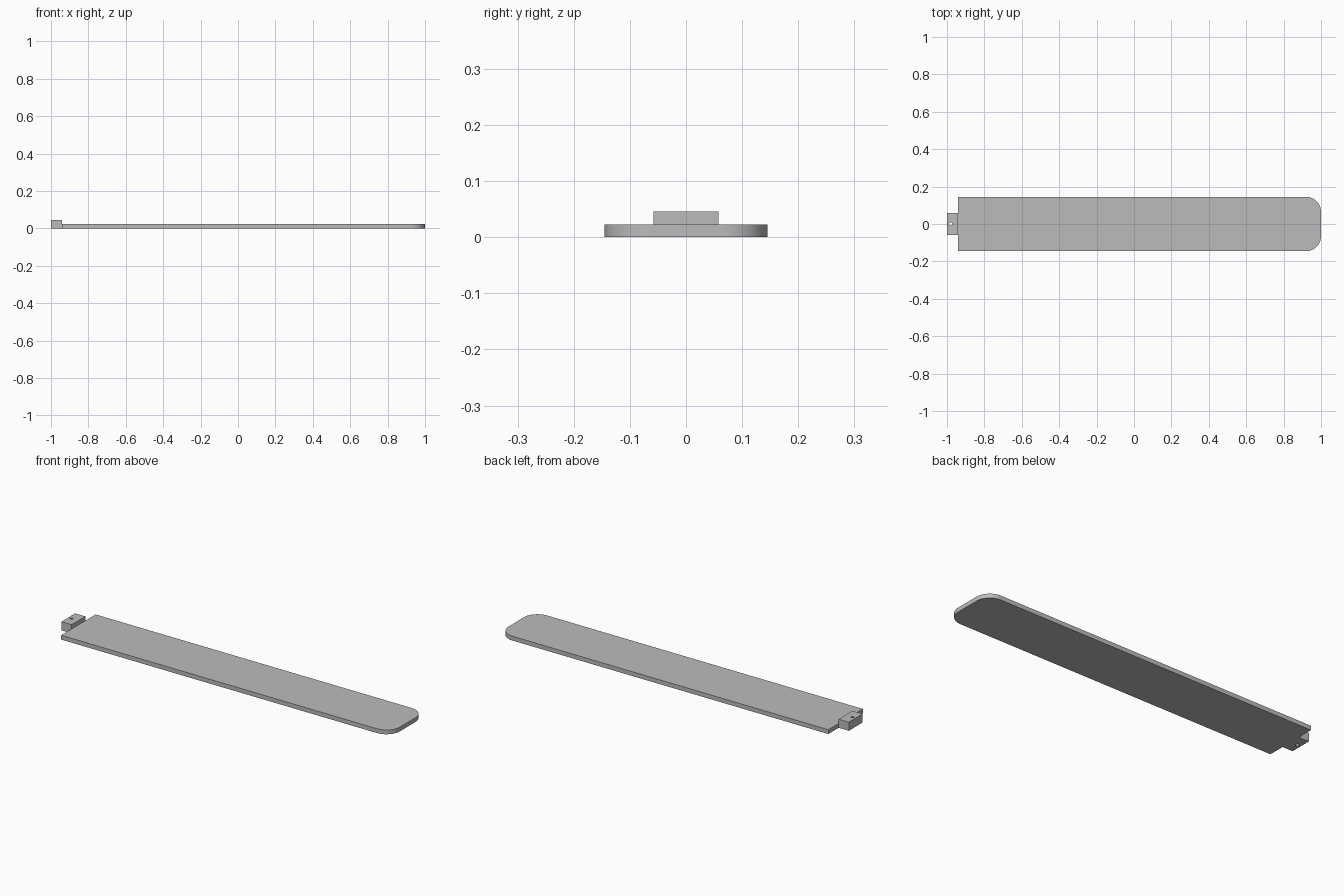
import bpy, bmesh
from math import cos, sin, pi, radians

cube = bpy.data.objects.get("Cube")
if cube:
    bpy.data.objects.remove(cube, do_unlink=True)

grey = bpy.data.materials.new("plain grey")
grey.use_nodes = True
colour = (0.5, 0.5, 0.5, 1)
grey.diffuse_color = colour
grey.node_tree.nodes["Principled BSDF"].inputs["Base Color"].default_value = colour


def arc(cx, cy, radius, start, end, steps):
    angles = [start + (end - start) * i / steps for i in range(steps + 1)]
    return [(cx + radius * cos(a), cy + radius * sin(a)) for a in angles]


def slab(name, loops, height):
    """Extrude a flat outline, with optional hole loops, up from the ground."""
    bm = bmesh.new()
    edges = []
    for loop in loops:
        verts = [bm.verts.new((x, y, 0)) for x, y in loop]
        edges += [bm.edges.new((v, verts[i - 1])) for i, v in enumerate(verts)]
    bmesh.ops.triangle_fill(bm, edges=edges, use_beauty=True, use_dissolve=False)
    top = bmesh.ops.extrude_face_region(bm, geom=bm.faces[:], use_keep_orig=True)
    for v in top["geom"]:
        if isinstance(v, bmesh.types.BMVert):
            v.co.z = height
    bmesh.ops.recalc_face_normals(bm, faces=bm.faces[:])
    bmesh.ops.dissolve_limit(bm, angle_limit=radians(0.5), verts=bm.verts[:], edges=bm.edges[:])
    mesh = bpy.data.meshes.new(name)
    bm.to_mesh(mesh)
    bm.free()
    mesh.materials.append(grey)
    obj = bpy.data.objects.new(name, mesh)
    bpy.context.collection.objects.link(obj)
    bpy.ops.object.select_all(action="DESELECT")
    obj.select_set(True)
    bpy.context.view_layer.objects.active = obj
    bpy.ops.object.shade_smooth_by_angle(angle=radians(30))
    return obj


# Long flat blade with two rounded corners at its far end
joint, half, r = -0.94, 0.145, 0.08
blade = [(joint, -half)]
blade += arc(1 - r, r - half, r, -pi / 2, 0, 16)
blade += arc(1 - r, half - r, r, 0, pi / 2, 16)
blade += [(joint, half)]
slab("blade", [blade], 0.023)

# Raised mounting block with a small vertical pin hole
w = 0.058
block = [(-1, -w), (joint, -w), (joint, w), (-1, w)]
hole = arc(-0.98, 0, 0.008, 0, 2 * pi, 24)[:-1]
slab("mounting_block", [block, hole], 0.046)
